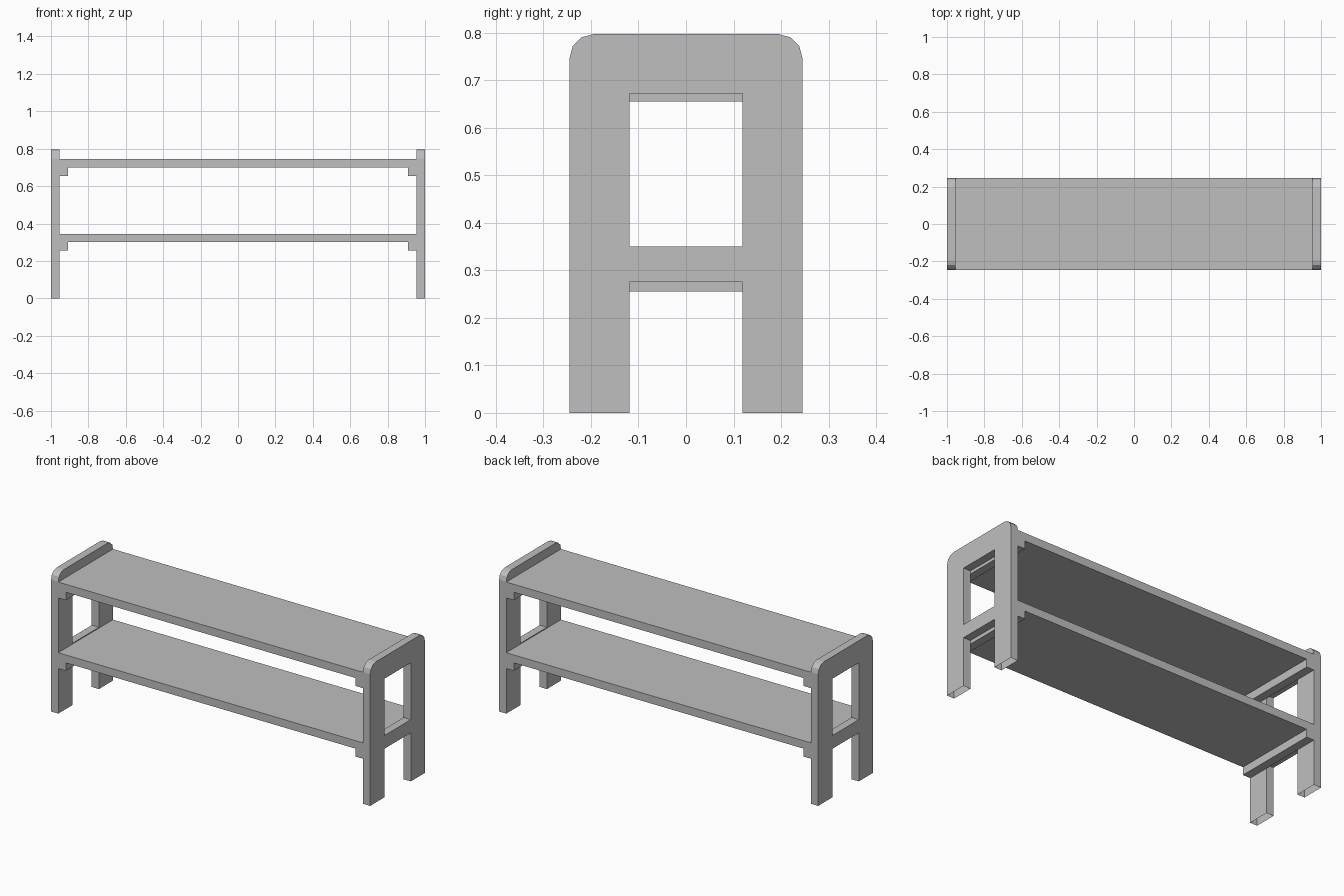
import bpy, bmesh
from math import cos, sin, pi

cube = bpy.data.objects.get("Cube")
if cube:
    bpy.data.objects.remove(cube, do_unlink=True)

grey = bpy.data.materials.new("light grey")
grey.use_nodes = True
colour = (0.52, 0.52, 0.52, 1)
grey.diffuse_color = colour
grey.node_tree.nodes["Principled BSDF"].inputs["Base Color"].default_value = colour

END, INNER, CLEAT = 1.0, 0.955, 0.908   # end frame and cleat positions along x
DEPTH, GAP = 0.245, 0.119               # half depth, half gap between legs
CAP_Z, TOP_Z, THICK = 0.672, 0.797, 0.045


def prism(name, profile, x0, x1, open_bottom=False):
    """Extrude a (y, z) profile along x from x0 to x1."""
    bm = bmesh.new()
    face = bm.faces.new([bm.verts.new((x0, y, z)) for y, z in profile])
    ext = bmesh.ops.extrude_face_region(bm, geom=[face])
    moved = [v for v in ext["geom"] if isinstance(v, bmesh.types.BMVert)]
    bmesh.ops.translate(bm, verts=moved, vec=(x1 - x0, 0, 0))
    bmesh.ops.recalc_face_normals(bm, faces=bm.faces)
    if open_bottom:
        bm.normal_update()
        down = [f for f in bm.faces if f.normal.z < -0.9]
        bmesh.ops.delete(bm, geom=down, context="FACES_ONLY")
    mesh = bpy.data.meshes.new(name)
    bm.to_mesh(mesh)
    bm.free()
    mesh.materials.append(grey)
    obj = bpy.data.objects.new(name, mesh)
    bpy.context.collection.objects.link(obj)


def rect(y0, y1, z0, z1):
    return [(y0, z0), (y1, z0), (y1, z1), (y0, z1)]


# Cap outline with three-segment rounded upper corners
R = 0.05
cap = [(-DEPTH, CAP_Z), (DEPTH, CAP_Z)]
for i in range(4):
    a = i * pi / 6
    cap.append((DEPTH - R + R * cos(a), TOP_Z - R + R * sin(a)))
cap += [(-y, z) for y, z in reversed(cap[2:])]

# Shelves
shelves = {"lower": 0.30, "upper": 0.70}
for level, z in shelves.items():
    prism(f"{level}_shelf", rect(-DEPTH, DEPTH, z, z + THICK), -INNER, INNER)

# End frames
for side, s in (("left", 1), ("right", -1)):
    prism(f"{side}_end_cap", cap, s * INNER, s * END)
    prism(f"{side}_rail", rect(-GAP, GAP, 0.275, 0.35), s * INNER, s * END)
    prism(f"{side}_front_leg", rect(-DEPTH, -GAP, 0, CAP_Z), s * INNER, s * END, True)
    prism(f"{side}_back_leg", rect(GAP, DEPTH, 0, CAP_Z), s * INNER, s * END, True)
    for level, z in shelves.items():
        prism(f"{side}_{level}_cleat", rect(-DEPTH, DEPTH, z - THICK, z), s * CLEAT, s * INNER)
